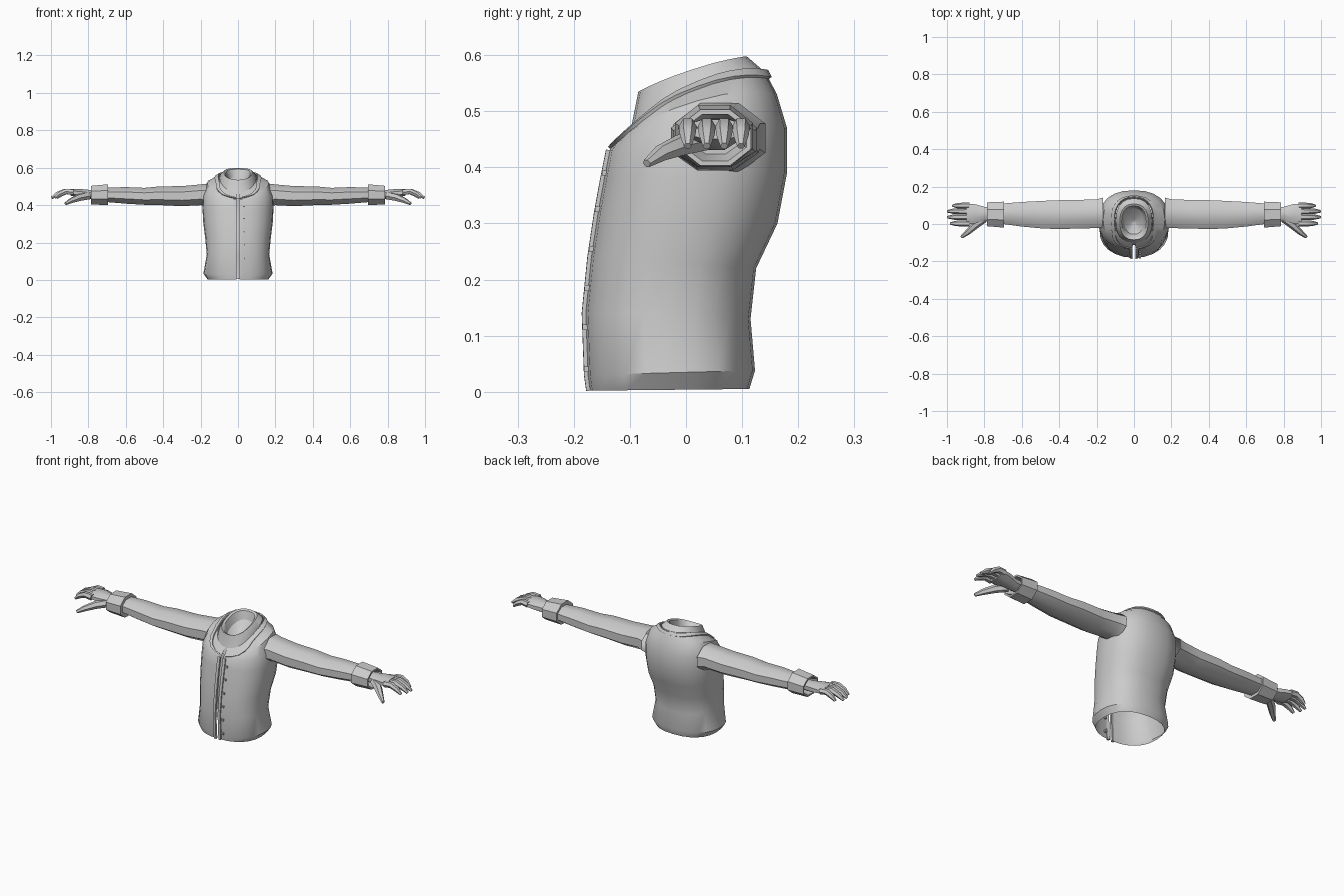
import bpy, bmesh, math
from mathutils import Vector

if "Cube" in bpy.data.objects:
    bpy.data.objects.remove(bpy.data.objects["Cube"])

grey = bpy.data.materials.new("cloth grey")
grey.diffuse_color = (0.6, 0.6, 0.6, 1)
grey.use_nodes = True
grey.node_tree.nodes["Principled BSDF"].inputs["Base Color"].default_value = grey.diffuse_color


def loft(name, rings, closed=True, caps=True, mirror=False, sharp=38):
    """Skin a list of equal-length point rings."""
    bm = bmesh.new()
    vr = [[bm.verts.new(p) for p in r] for r in rings]
    n = len(vr[0])
    for a, b in zip(vr, vr[1:]):
        for i in range(n if closed else n - 1):
            j = (i + 1) % n
            bm.faces.new((a[i], a[j], b[j], b[i]))
    if caps and closed:
        bm.faces.new(vr[0])
        bm.faces.new(vr[-1])
    bmesh.ops.recalc_face_normals(bm, faces=bm.faces)
    me = bpy.data.meshes.new(name)
    bm.to_mesh(me)
    bm.free()
    me.polygons.foreach_set("use_smooth", [True] * len(me.polygons))
    me.set_sharp_from_angle(angle=math.radians(sharp))
    me.materials.append(grey)
    ob = bpy.data.objects.new(name, me)
    bpy.context.collection.objects.link(ob)
    if mirror:
        m = ob.modifiers.new("mirror", 'MIRROR')
        m.use_mirror_merge = False
    return ob


def x_ring(x, y, z, ry, rz, n=8):
    """Polygon ring facing along x."""
    return [Vector((x, y + ry * math.cos((i + .5) * math.tau / n),
                    z + rz * math.sin((i + .5) * math.tau / n))) for i in range(n)]


def digit(name, pts, radii, n=6):
    """Tapered tube through points, for fingers and thumbs."""
    pts = [Vector(p) for p in pts]
    rings = []
    for i, (p, r) in enumerate(zip(pts, radii)):
        d = (pts[min(i + 1, len(pts) - 1)] - pts[max(i - 1, 0)]).normalized()
        s = d.cross(Vector((0, 0, 1))).normalized()
        u = s.cross(d)
        rings.append([p + r * (math.cos(k * math.tau / n) * s + math.sin(k * math.tau / n) * u)
                      for k in range(n)])
    return loft(name, rings, mirror=True)


# Torso stations: front z, back z, front y, back y, half width, shoulder lift
BODY = [(.002, .005, -.172, .113, .163, 0), (.03, .038, -.176, .123, .185, 0),
        (.14, .13, -.18, .115, .167, 0), (.24, .22, -.17, .125, .176, 0),
        (.32, .30, -.158, .163, .186, 0), (.38, .39, -.147, .18, .19, 0),
        (.43, .47, -.137, .18, .188, .005), (.447, .53, -.122, .162, .165, .03),
        (.47, .573, -.10, .14, .10, .028)]


def pw(v, e=.85):
    return math.copysign(abs(v) ** e, v)


def oval(st, a):
    zf, zb, yf, yb, w, lift = st
    c = pw(math.cos(a))
    return Vector((w * pw(math.sin(a)), (yf + yb) / 2 - (yb - yf) / 2 * c,
                   zf + (zb - zf) * (1 - c) / 2 + lift * math.sin(a) ** 2))


def body(v, a, off=0.0):
    """Point on the torso at station v and angle a from the front, pushed out by off."""
    def point(v, a):
        i = min(int(v), len(BODY) - 2)
        f = v - i
        return oval([p + (q - p) * f for p, q in zip(BODY[i], BODY[i + 1])], a)
    p = point(v, a)
    if off:
        e = .02
        du = point(v, a + e) - point(v, a - e)
        dv = point(min(v + e, 8), a) - point(max(v - e, 0), a)
        p = p + du.cross(dv).normalized() * off
    return p


# Jacket body, open at the bottom and split down the front
GAP, N = .025, 24
angles = [GAP + (math.tau - 2 * GAP) * i / N for i in range(N + 1)]
loft("jacket_body", [[body(v, a) for a in angles] for v in range(9)], closed=False)

# Front opening bands
loft("front_band", [[body(v / 2, GAP, -.006), body(v / 2, GAP, .006),
                     body(v / 2, .085, .006), body(v / 2, .085, -.003)]
                    for v in range(0, 13)], mirror=True)

# Neckline trim running from the chest round the back of the neck
trim = []
for i in range(15):
    a = GAP + (math.pi - GAP) * i / 14
    v = 6 + 1.65 * min(1, a / 1.2) ** .6
    trim.append([body(v, a, -.003), body(v, a, .006),
                 body(v + .3, a, .006), body(v + .3, a, -.003)])
loft("neckline_trim", trim, caps=False, mirror=True)

# Standing collar with a sunken inside
COLLAR = [(.435, .53, -.112, .135, .10, .02), (.47, .573, -.098, .137, .098, .028),
          (.535, .598, -.085, .108, .076, .008), (.53, .592, -.073, .097, .066, .008),
          (.50, .55, -.055, .085, .052, 0), (.48, .49, .005, .025, .01, 0)]
loft("collar", [[oval(s, math.tau * i / 20) for i in range(20)] for s in COLLAR[:-1]],
     caps=False)
loft("collar_inside", [[oval(s, math.tau * i / 20) for i in range(20)] for s in COLLAR[-2:]],
     caps=False)
bowl = bpy.data.objects["collar_inside"].data
bm = bmesh.new()
bm.from_mesh(bowl)
bmesh.ops.holes_fill(bm, edges=[e for e in bm.edges if e.is_boundary
                                and max(v.co.z for v in e.verts) < .495], sides=0)
bm.to_mesh(bowl)
bm.free()

# Small fasteners beside the opening
for z in (.04, .115, .185, .255, .325, .39):
    i = max(k for k in range(7) if BODY[k][0] <= z)
    a, b = BODY[i], BODY[i + 1]
    y = a[2] + (b[2] - a[2]) * (z - a[0]) / (b[0] - a[0]) + .003
    loft("fastener", [[Vector((x, y + sy, z + sz)) for sy, sz in
                       ((-.008, -.005), (.01, -.005), (.01, .005), (-.008, .005))]
                      for x in (.026, .038)])

# Sleeves
SLEEVE = [(.165, .06, .452, .088, .068), (.2, .055, .455, .083, .06),
          (.3, .052, .448, .083, .058), (.42, .05, .45, .083, .054),
          (.5, .05, .447, .079, .049), (.6, .052, .452, .071, .048),
          (.71, .055, .455, .058, .041)]
loft("sleeve", [x_ring(*s) for s in SLEEVE], mirror=True, caps=False, sharp=50)

# Cuffs, hollow at the hand end
CUFF = [(.697, .052, .455, .05, .036), (.695, .05, .456, .075, .06),
        (.787, .052, .453, .069, .054), (.787, .052, .453, .06, .045),
        (.74, .053, .453, .045, .032)]
loft("cuff", [x_ring(*s) for s in CUFF], mirror=True)

# Palms
PALM = [(.74, .055, .455, .036, .026), (.80, .055, .457, .04, .027),
        (.85, .054, .464, .056, .025), (.895, .053, .468, .06, .019)]
loft("palm", [x_ring(*s) for s in PALM], mirror=True, sharp=50)

# Fingers: y position and tip x
for y, tip in ((.003, .98), (.037, .996), (.068, .997), (.098, .968)):
    s = tip - .88
    digit("finger", [(.88, y, .469), (.88 + s * .4, y, .473),
                     (.88 + s * .75, y, .458), (tip, y, .438)],
          (.017, .016, .014, .007))

# Thumbs
digit("thumb", [(.80, .03, .45), (.85, -.008, .44), (.89, -.045, .425), (.922, -.07, .407)],
      (.022, .02, .015, .008))
